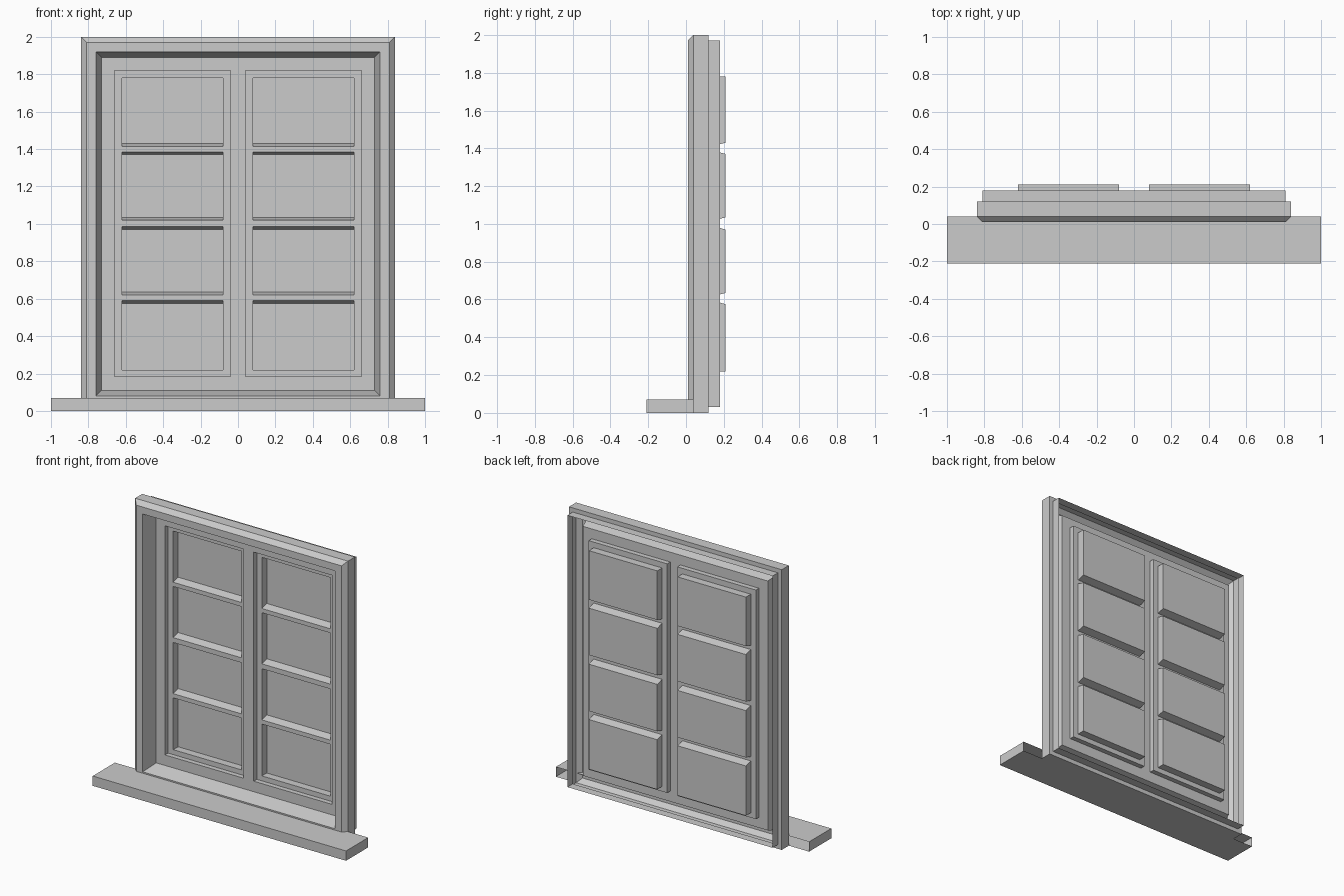
import bpy, bmesh

if "Cube" in bpy.data.objects:
    bpy.data.objects.remove(bpy.data.objects["Cube"])


def finish(name, bm, mirror=False):
    bmesh.ops.remove_doubles(bm, verts=bm.verts, dist=0.0005)
    bmesh.ops.recalc_face_normals(bm, faces=bm.faces)
    # open shells: turn the sheet so that it faces the front
    bm.normal_update()
    if sum(f.normal.y * f.calc_area() for f in bm.faces) > 0:
        bmesh.ops.reverse_faces(bm, faces=bm.faces)
    me = bpy.data.meshes.new(name)
    bm.to_mesh(me)
    bm.free()
    ob = bpy.data.objects.new(name, me)
    bpy.context.collection.objects.link(ob)
    if mirror:
        m = ob.modifiers.new("mirror", 'MIRROR')
        m.merge_threshold = 0.0005
    return ob


def ring(bm, x0, x1, z0, z1, y):
    return [bm.verts.new((x, y, z)) for x, z in ((x0, z0), (x1, z0), (x1, z1), (x0, z1))]


def loft(bm, rings, cap=False):
    for a, b in zip(rings, rings[1:]):
        for i in range(4):
            j = (i + 1) % 4
            bm.faces.new((a[i], a[j], b[j], b[i]))
    if cap:
        bm.faces.new(rings[-1])


def grid(bm, xs, zs, y, is_hole):
    for i in range(len(xs) - 1):
        for k in range(len(zs) - 1):
            if not is_hole(i, k):
                bm.faces.new(ring(bm, xs[i], xs[i + 1], zs[k], zs[k + 1], y))


SASH_Y, PLATE_Y, PANE_Y = 0.12, 0.155, 0.21

# outer frame: stepped, bevelled profile (inset, y) swept round the rectangle
profile = [(0.03, 0.18), (0.03, 0.12), (0, 0.12), (0, 0.04),
           (0.03, 0.01), (0.08, 0.01), (0.11, SASH_Y)]
bm = bmesh.new()
loft(bm, [ring(bm, d - 0.84, 0.84 - d, d, 2 - d, y) for d, y in profile])
finish("outer_frame", bm)

# sash: front face with a tall opening each side of the mullion
bm = bmesh.new()
grid(bm, [0, 0.04, 0.66, 0.73], [0.11, 0.185, 1.82, 1.89], SASH_Y,
     lambda i, k: i == 1 and k == 1)
loft(bm, [ring(bm, 0.04, 0.66, 0.185, 1.82, y) for y in (SASH_Y, PLATE_Y)])

# glazing bars and panes: front bottom, front top, back bottom, back top
panes = [(0.22, 0.59, 0.22, 0.575), (0.62, 0.985, 0.635, 0.97),
         (1.02, 1.385, 1.035, 1.37), (1.415, 1.78, 1.43, 1.78)]
zs = [0.185] + [z for p in panes for z in p[:2]] + [1.82]
grid(bm, [0.04, 0.08, 0.62, 0.66], zs, PLATE_Y, lambda i, k: i == 1 and k % 2 == 1)
for f0, f1, b0, b1 in panes:
    loft(bm, [ring(bm, 0.08, 0.62, f0, f1, PLATE_Y),
              ring(bm, 0.08, 0.62, b0, b1, PANE_Y)], cap=True)
finish("sash_with_panes", bm, mirror=True)

# sill: box left open at the back
bm = bmesh.new()
loft(bm, [ring(bm, -1, 1, 0, 0.07, y) for y in (0.04, -0.21)], cap=True)
finish("sill", bm)
